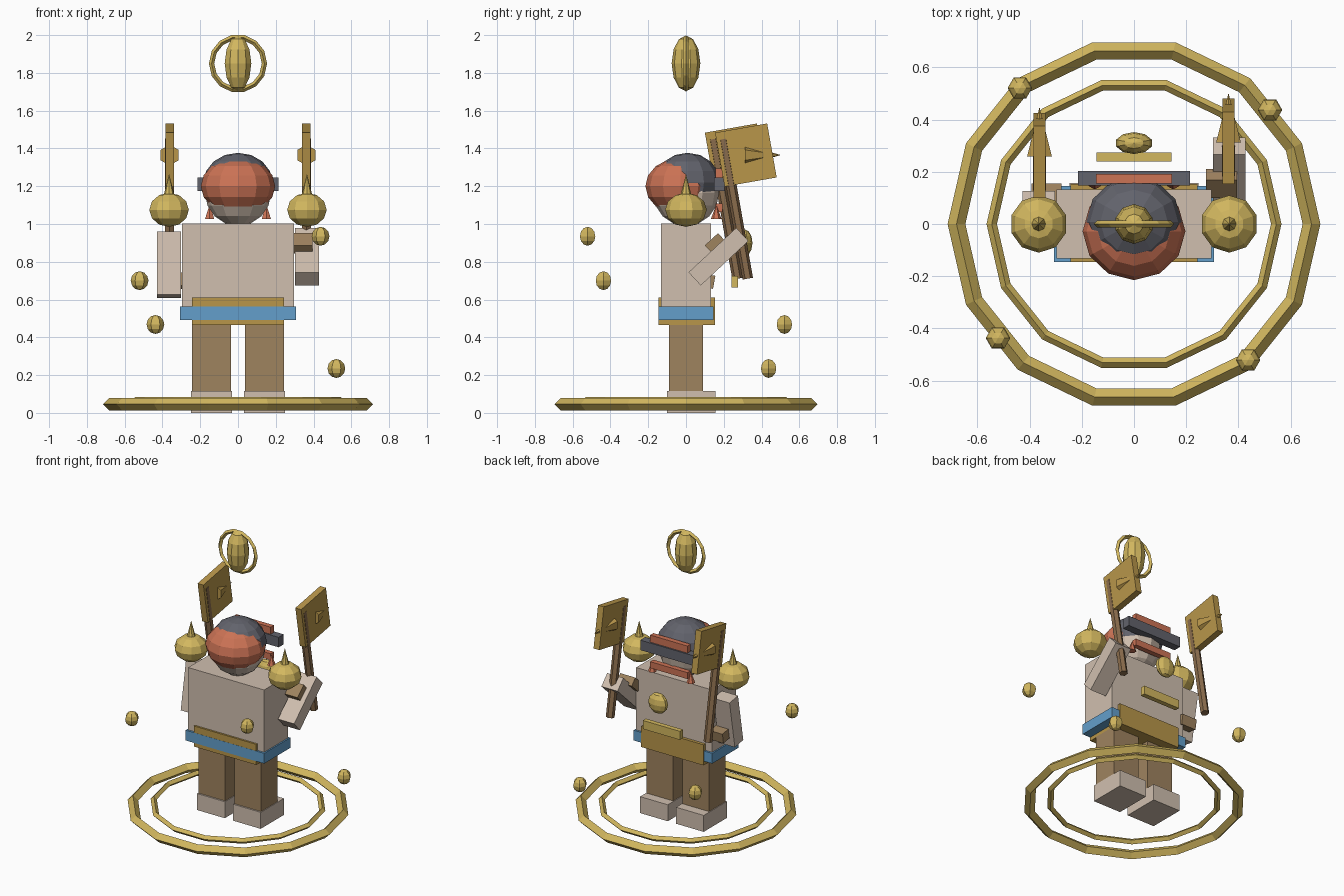
import bpy
from math import radians, sin, cos

if "Cube" in bpy.data.objects:
    bpy.data.objects.remove(bpy.data.objects["Cube"], do_unlink=True)


def material(name, code):
    """Flat material from an sRGB hex code."""
    srgb = [int(code[i:i + 2], 16) / 255 for i in (0, 2, 4)]
    lin = [c / 12.92 if c <= 0.04045 else ((c + 0.055) / 1.055) ** 2.4 for c in srgb]
    mat = bpy.data.materials.new(name)
    mat.use_nodes = True
    mat.diffuse_color = (*lin, 1)
    mat.node_tree.nodes["Principled BSDF"].inputs["Base Color"].default_value = (*lin, 1)
    return mat


GOLD = material("gold", "D2B75F")
OCHRE = material("dark gold", "B8964A")
STONE = material("beige stone", "D0BFAF")
LEATHER = material("leather brown", "9F835F")
WOOD = material("wood brown", "8A6C4C")
SLATE = material("slate grey", "62636C")
CLAY = material("orange clay", "CC7355")
BLUE = material("sash blue", "639FCB")


def finish(name, mat, scale=None, tilt=0.0):
    ob = bpy.context.object
    ob.name = name
    ob.data.materials.append(mat)
    if scale:
        ob.scale = scale
    ob.rotation_euler.x = radians(tilt)
    return ob


def box(name, mat, centre, size, tilt=0.0):
    bpy.ops.mesh.primitive_cube_add(size=1, location=centre)
    return finish(name, mat, size, tilt)


def ball(name, mat, centre, radii, segments=10, rings=6):
    bpy.ops.mesh.primitive_uv_sphere_add(segments=segments, ring_count=rings,
                                         radius=1, location=centre)
    return finish(name, mat, radii)


def cone(name, mat, centre, r1, r2, depth, tilt=0.0, sides=6):
    bpy.ops.mesh.primitive_cone_add(vertices=sides, radius1=r1, radius2=r2,
                                    depth=depth, location=centre)
    return finish(name, mat, None, tilt)


def ring(name, centre, major, minor, tilt=0.0):
    bpy.ops.mesh.primitive_torus_add(major_segments=14, minor_segments=4, major_radius=major,
                                     minor_radius=minor, location=centre)
    return finish(name, GOLD, None, tilt)


# Ground rings
ring("outer_ring", (0, 0, 0.046), 0.68, 0.034)
ring("inner_ring", (0, 0, 0.064), 0.545, 0.02)

# Torso, sash and belt
box("torso", STONE, (0, 0, 0.77), (0.592, 0.264, 0.466))
box("sash", BLUE, (0, 0, 0.528), (0.612, 0.292, 0.072))
box("belt", OCHRE, (0, 0.004, 0.538), (0.486, 0.298, 0.145))

# Chest ornaments
ball("chest_emblem", GOLD, (0, 0.31, 0.9), (0.072, 0.042, 0.072))
box("chest_bar", GOLD, (0, 0.257, 0.695), (0.288, 0.034, 0.06))

# Head, hair and rear wrap
ball("head", STONE, (0, 0, 1.165), (0.175, 0.175, 0.175), 12, 8)
ball("hair", SLATE, (0, 0.008, 1.22), (0.183, 0.174, 0.157), 12, 8)
ball("head_wrap", CLAY, (0, -0.028, 1.2), (0.197, 0.187, 0.15), 12, 8)

# Face bars
box("visor", SLATE, (0, 0.175, 1.21), (0.428, 0.056, 0.07))
box("brow", CLAY, (0, 0.174, 1.27), (0.29, 0.036, 0.05))
box("mouth_bar", CLAY, (0, 0.174, 1.085), (0.29, 0.036, 0.045))

for side, word in ((-1, "right"), (1, "left")):
    # Legs and feet
    box(word + "_leg", LEATHER, (side * 0.14, 0, 0.29), (0.206, 0.18, 0.36))
    box(word + "_foot", STONE, (side * 0.14, 0.028, 0.058), (0.216, 0.258, 0.116))
    # Chin tusks
    cone(word + "_tusk", CLAY, (side * 0.15, 0.16, 1.065), 0.028, 0, 0.075)
    # Shoulder guards with spikes
    ball(word + "_shoulder_guard", GOLD, (side * 0.365, 0, 1.075), (0.11, 0.11, 0.09))
    cone(word + "_shoulder_spike", GOLD, (side * 0.365, 0, 1.2), 0.033, 0, 0.13, sides=8)
    # Axe: pole, blade and spike share one lean
    lean = 10
    shift = 0.027 * side
    cone(word + "_axe_pole", WOOD, (side * 0.362, 0.235 + shift, 1.08), 0.028, 0.028,
         0.75, lean)
    box(word + "_axe_blade", OCHRE, (side * 0.362, 0.29 + shift, 1.365),
        (0.045, 0.28, 0.29), lean)
    cone(word + "_axe_spike", OCHRE, (side * 0.362, 0.38 + shift, 1.365),
         0.055, 0, 0.19, -90)

# Arms: one hanging, one raised
box("right_arm", STONE, (-0.365, 0.05, 0.785), (0.126, 0.095, 0.34), -10)
box("right_hand", LEATHER, (-0.335, 0.1, 0.7), (0.115, 0.1, 0.07), -10)
box("left_arm", STONE, (0.365, 0.172, 0.827), (0.126, 0.095, 0.345), -47)
box("left_hand", LEATHER, (0.335, 0.155, 0.897), (0.118, 0.095, 0.06), 43)

# Floating halo and lantern
ring("halo", (0, 0, 1.85), 0.14, 0.014, 90)
ball("halo_lantern", GOLD, (0, 0, 1.85), (0.074, 0.076, 0.148))

# Orbiting beads, a quarter turn and one step of height apart
for i, z in enumerate((0.235, 0.468, 0.7, 0.935)):
    a = radians(40 + 90 * i)
    bead = ball("orbit_bead_%d" % (i + 1), GOLD, (0.68 * cos(a), 0.68 * sin(a), z),
                (0.047, 0.047, 0.05), 6, 6)
    bead.rotation_euler.z = radians(30)
